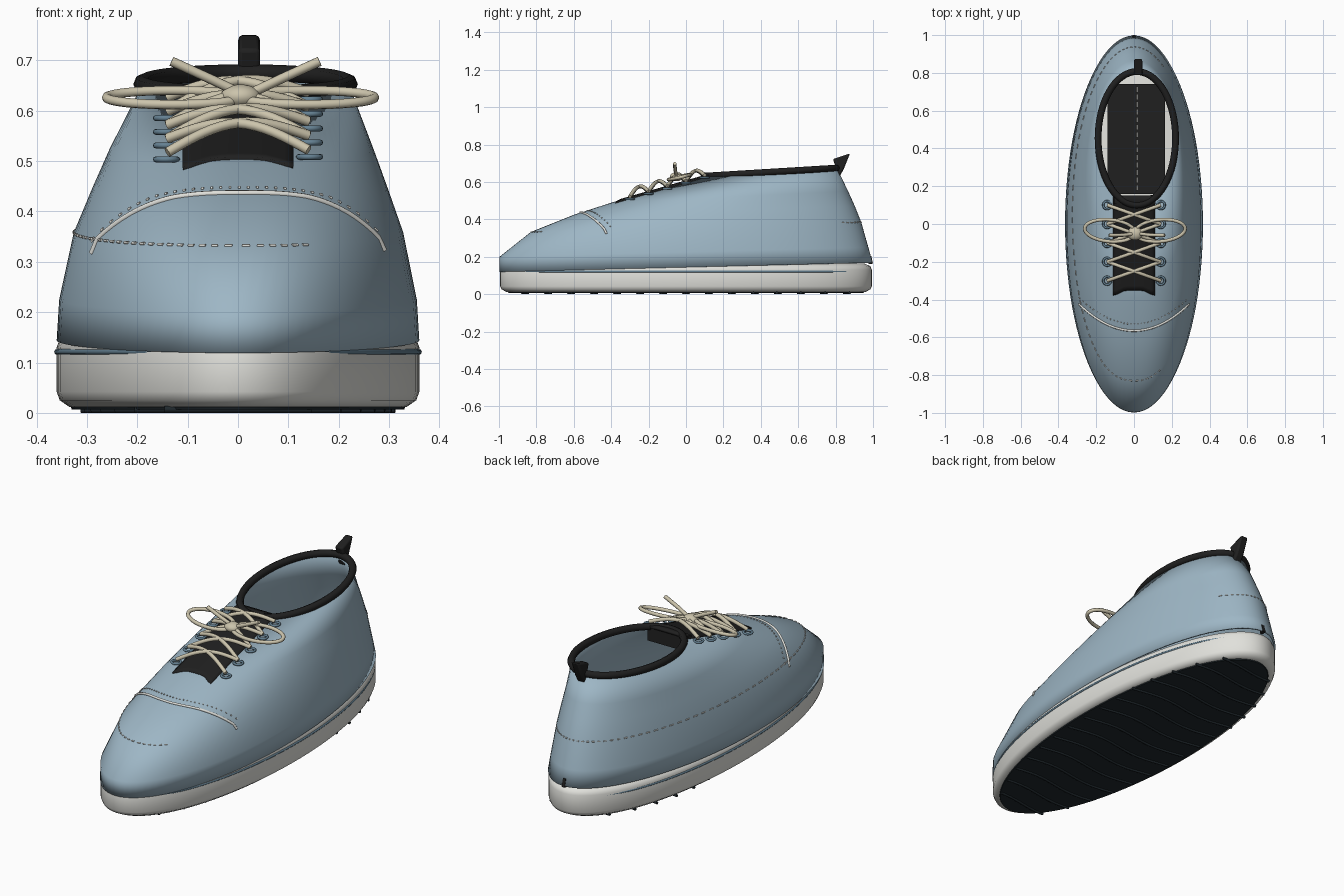
import bpy, bmesh, math
from mathutils import Vector
from mathutils.bvhtree import BVHTree

if "Cube" in bpy.data.objects:
    bpy.data.objects.remove(bpy.data.objects["Cube"], do_unlink=True)


def material(name, rgb):
    m = bpy.data.materials.new(name)
    m.use_nodes = True
    m.diffuse_color = (*rgb, 1)
    node = next(n for n in m.node_tree.nodes if n.type == 'BSDF_PRINCIPLED')
    node.inputs["Base Color"].default_value = (*rgb, 1)
    node.inputs["Roughness"].default_value = 0.7
    return m


BLUE = material("dusty blue", (0.34, 0.47, 0.56))
TRIM = material("slate blue", (0.13, 0.22, 0.29))
WHITE = material("off white", (0.75, 0.75, 0.71))
CREAM = material("cream lace", (0.60, 0.55, 0.41))
BLACK = material("soft black", (0.014, 0.014, 0.014))
RUBBER = material("dark rubber", (0.014, 0.021, 0.026))


def finish(name, bm, mat):
    bmesh.ops.recalc_face_normals(bm, faces=bm.faces)
    me = bpy.data.meshes.new(name)
    bm.to_mesh(me)
    bm.free()
    me.materials.append(mat)
    for p in me.polygons:
        p.use_smooth = True
    me.set_sharp_from_angle(angle=math.radians(60))
    ob = bpy.data.objects.new(name, me)
    bpy.context.collection.objects.link(ob)
    return ob


def ring_point(ring, t):
    """Point on a tilted oval: front y/z, back y/z, half width, x shift, toe power."""
    yf, zf, yb, zb, w, cx, power = ring
    s, c = math.sin(t), math.cos(t)
    if s < 0:
        c = math.copysign(abs(c) ** power, c)
    y = (yf + yb) / 2 + (yb - yf) / 2 * s
    return Vector((cx + w * c, y, zf + (zb - zf) * (s + 1) / 2))


def loft(name, rings, mat, caps=True, n=96):
    bm = bmesh.new()
    loops = [[bm.verts.new(ring_point(r, math.tau * i / n)) for i in range(n)] for r in rings]
    for a, b in zip(loops, loops[1:]):
        for i in range(n):
            j = (i + 1) % n
            bm.faces.new((a[i], a[j], b[j], b[i]))
    if caps:
        bm.faces.new(loops[0])
        bm.faces.new(loops[-1])
    return finish(name, bm, mat)


def level(length, width, z):
    return (-length, z, length, z, width, 0, 1)


def tubes(name, paths, radius, mat, closed=False):
    cu = bpy.data.curves.new(name, 'CURVE')
    cu.dimensions = '3D'
    cu.bevel_depth = radius
    cu.bevel_resolution = 2
    cu.use_fill_caps = True
    for pts in paths:
        sp = cu.splines.new('POLY')
        sp.points.add(len(pts) - 1)
        for p, co in zip(sp.points, pts):
            p.co = (*co, 1)
        sp.use_cyclic_u = closed
    cu.materials.append(mat)
    ob = bpy.data.objects.new(name, cu)
    bpy.context.collection.objects.link(ob)
    return ob


def prism(name, outline, x0, x1, mat):
    bm = bmesh.new()
    a, b = ([bm.verts.new((x, y, z)) for y, z in outline] for x in (x0, x1))
    bm.faces.new(a)
    bm.faces.new(b)
    for i in range(len(a)):
        j = (i + 1) % len(a)
        bm.faces.new((a[i], a[j], b[j], b[i]))
    return finish(name, bm, mat)


# Sole: midsole with rounded edges, outsole and wavy tread bars
SOLE = [(0.96, 0.335, 0.012), (0.985, 0.354, 0.025), (0.994, 0.36, 0.042),
        (0.994, 0.36, 0.13), (0.985, 0.353, 0.15), (0.95, 0.32, 0.165)]
loft("midsole", [level(*s) for s in SOLE], WHITE)
loft("outsole", [level(0.95, 0.33, 0.007), level(0.955, 0.335, 0.018)], RUBBER)
bars = []
for k in range(15):
    y0 = -0.86 + k * 1.72 / 14
    spread = 0.345 if y0 > 0 else 0.315
    half = min(0.312, spread * math.sqrt(1 - (y0 / 0.97) ** 2))
    bars.append([(half * u / 12, y0 + 0.015 * math.sin(half * u), 0.007)
                 for u in range(-12, 13)])
tubes("tread_bars", bars, 0.007, RUBBER)
strip = level(0.983, 0.359, 0.121)
tubes("sole_strip", [[ring_point(strip, math.tau * i / 96) for i in range(96)]],
      0.006, TRIM, True)

# Upper: tilted rings from the sole to the ankle opening, fuller around the toe
UPPER = [(-0.998, 0.119, 0.998, 0.169, 0.36, 0, 1),
         (-0.997, 0.2, 0.975, 0.25, 0.355, 0, 1),
         (-0.83, 0.332, 0.937, 0.385, 0.327, 0.001, 0.85),
         (-0.6, 0.424, 0.903, 0.47, 0.293, 0.004, 0.85),
         (-0.39, 0.492, 0.867, 0.55, 0.263, 0.007, 0.9),
         (0.1, 0.631, 0.807, 0.674, 0.205, 0.015, 1)]
upper = loft("upper", UPPER, BLUE, caps=False)
tree = BVHTree.FromPolygons([v.co for v in upper.data.vertices],
                            [p.vertices[:] for p in upper.data.polygons])
solid = upper.modifiers.new("thickness", 'SOLIDIFY')
solid.thickness = 0.01
solid.offset = -1


def drape(x, y, lift=0.0):
    """Point on the upper at x, y; over the opening it stays at collar height."""
    hit = tree.ray_cast(Vector((x, y, 2)), Vector((0, 0, -1)))[0]
    return Vector((x, y, (hit.z if hit else 0.638) + lift))


# Collar, pull tab and heel point
tubes("collar", [[ring_point(UPPER[-1], math.tau * i / 64) for i in range(64)]],
      0.018, BLACK, True)
tab = prism("pull_tab", [(0.785, 0.722), (0.877, 0.752), (0.842, 0.665), (0.815, 0.62),
                         (0.8, 0.68)], 0, 0.044, BLACK)
rounding = tab.modifiers.new("rounding", 'BEVEL')
rounding.width = 0.008
rounding.segments = 2
prism("heel_point", [(0.975, 0.16), (1.0, 0.163), (0.99, 0.205), (0.975, 0.205)],
      -0.008, 0.008, BLACK)

# Insole with a centre line of stitches
prism("insole", [(0.16, 0.166), (0.74, 0.166), (0.74, 0.18), (0.16, 0.18)],
      -0.14, 0.165, BLACK)
tubes("insole_stitches", [[(0.018, 0.18 + 0.04 * k, 0.181), (0.018, 0.205 + 0.04 * k, 0.181)]
                          for k in range(14)], 0.004, WHITE)

# Tongue draped on the throat, with a shallow notch at the toe end
bm = bmesh.new()
cols, rows = 12, 20
grid = []
for i in range(cols + 1):
    x = -0.11 + 0.22 * i / cols
    start = -0.378 + 0.025 * min(1, max(0, (0.1 - abs(x)) / 0.05))
    grid.append([bm.verts.new(drape(x, start + (0.15 - start) * j / rows, 0.006))
                 for j in range(rows + 1)])
for i in range(cols):
    for j in range(rows):
        bm.faces.new((grid[i][j], grid[i + 1][j], grid[i + 1][j + 1], grid[i][j + 1]))
tongue = finish("tongue", bm, BLACK)
tongue.modifiers.new("thickness", 'SOLIDIFY').thickness = 0.012
prism("tongue_end", [(0.105, 0.635), (0.148, 0.643), (0.15, 0.565), (0.115, 0.575)],
      -0.105, 0.115, BLACK)

# Eyelets and criss-cross laces
eyelets, laces = [], []
stops = [-0.3 + 0.1 * k for k in range(5)]
for side in (-1, 1):
    for y in stops:
        c = drape(side * 0.142, y, 0.009)
        eyelets.append([c + Vector((math.cos(a), math.sin(a), 0)) * 0.021
                        for a in (math.tau * i / 20 for i in range(20))])
    for y0, y1 in zip(stops, stops[1:]):
        a, b = drape(-side * 0.14, y0, 0.022), drape(side * 0.14, y1, 0.022)
        laces.append([a.lerp(b, u / 16) + Vector((0, 0, 0.042 * math.sin(math.pi * u / 16)))
                      for u in range(17)])
tubes("eyelets", eyelets, 0.006, TRIM, True)
tubes("laces", laces, 0.01, CREAM)

# Bow: knot, two loops and two loose ends
bm = bmesh.new()
bmesh.ops.create_uvsphere(bm, u_segments=24, v_segments=14, radius=1)
bmesh.ops.scale(bm, vec=(0.04, 0.036, 0.024), verts=bm.verts)
bmesh.ops.translate(bm, vec=(0.005, -0.05, 0.628), verts=bm.verts)
finish("bow_knot", bm, CREAM)
loops, ends = [], []
for side in (-1, 1):
    loops.append([(0.005 + side * (0.133 - 0.133 * math.cos(a)),
                   -0.035 + 0.058 * math.sin(a) - 0.01 * math.cos(a),
                   0.626 + 0.014 * math.sin(a))
                  for a in (math.tau * i / 40 for i in range(40))])
    ends.append([(0.015, -0.05, 0.63), (0.015 + side * 0.07, -0.058, 0.663),
                 (0.015 + side * 0.147, -0.06, 0.698)])
tubes("bow_loops", loops, 0.0095, CREAM, True)
tubes("bow_ends", ends, 0.0095, CREAM)


# Toe cap piping and stitching
def toe_line(u, shift):
    return drape(0.29 * u, -0.565 + shift + 0.14 * u * u, 0.001)


tubes("toe_piping", [[toe_line(u / 24, 0) for u in range(-24, 25)]], 0.006, WHITE)
tubes("toe_stitches", [[toe_line(u / 16, 0.035), toe_line((u + 0.25) / 16, 0.035)]
                       for u in range(-16, 16)], 0.003, WHITE)

# Side stitching around the heel, along one side and over the toe
first, last, count = math.radians(62), math.radians(293), 62
step = (last - first) / count
tubes("side_stitches", [[ring_point(UPPER[2], first + step * (k + f))
                         for f in (0, 0.25, 0.5)] for k in range(count)], 0.003, WHITE)
